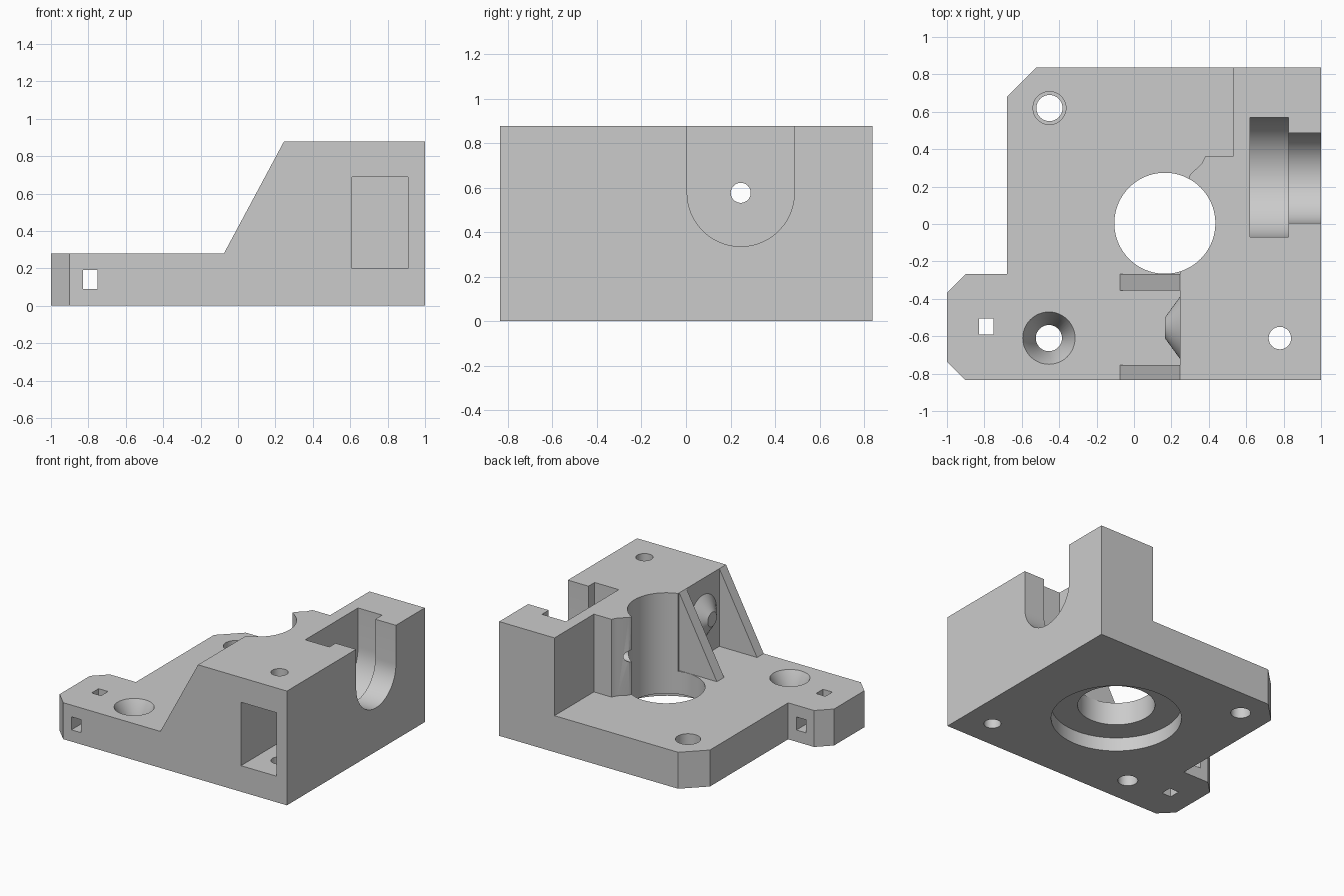
import bpy
import bmesh
from math import cos, sin, pi
from mathutils import Vector

cube = bpy.data.objects.get("Cube")
if cube:
    bpy.data.objects.remove(cube, do_unlink=True)

grey = bpy.data.materials.new("plain grey")
grey.use_nodes = True
grey.diffuse_color = (0.6, 0.6, 0.6, 1)
grey.node_tree.nodes["Principled BSDF"].inputs["Base Color"].default_value = grey.diffuse_color


def loft(name, axis, sections):
    """Solid through matching sections; each is (position on axis, 2D points)."""
    bm = bmesh.new()
    rings = []
    for pos, pts in sections:
        ring = []
        for a, b in pts:
            co = {"x": (pos, a, b), "y": (a, pos, b), "z": (a, b, pos)}[axis]
            ring.append(bm.verts.new(Vector(co)))
        rings.append(ring)
    n = len(rings[0])
    for low, high in zip(rings, rings[1:]):
        for i in range(n):
            j = (i + 1) % n
            bm.faces.new((low[i], low[j], high[j], high[i]))
    bm.faces.new(rings[0][::-1])
    bm.faces.new(rings[-1])
    bmesh.ops.recalc_face_normals(bm, faces=bm.faces)
    mesh = bpy.data.meshes.new(name)
    bm.to_mesh(mesh)
    bm.free()
    mesh.materials.append(grey)
    obj = bpy.data.objects.new(name, mesh)
    bpy.context.collection.objects.link(obj)
    return obj


def prism(name, axis, pts, lo, hi):
    return loft(name, axis, [(lo, pts), (hi, pts)])


def rect(a0, a1, b0, b1):
    return [(a0, b0), (a1, b0), (a1, b1), (a0, b1)]


def circle(a, b, r, n=48):
    return [(a + r * cos(2 * pi * i / n), b + r * sin(2 * pi * i / n)) for i in range(n)]


def u_shape(a, b, r, top, n=24):
    arc = [(a - r * cos(pi * i / n), b - r * sin(pi * i / n)) for i in range(n + 1)]
    return arc + [(a + r, top), (a - r, top)]


def combine(target, tool, operation):
    mod = target.modifiers.new(operation.lower(), "BOOLEAN")
    mod.operation = operation
    mod.solver = "EXACT"
    mod.object = tool
    tool.hide_render = True
    bpy.ops.object.select_all(action="DESELECT")
    bpy.context.view_layer.objects.active = target
    target.select_set(True)
    bpy.ops.object.modifier_apply(modifier=mod.name)
    bpy.data.objects.remove(tool, do_unlink=True)


TOP, PLATE, FRONT, BACK = 0.877, 0.28, -0.835, 0.838

# Base plate with clipped corners and a side tab
bracket = prism("mounting_bracket", "z", [
    (-1, -0.735), (-0.9, FRONT), (1, FRONT), (1, BACK), (-0.52, BACK),
    (-0.68, 0.68), (-0.68, -0.268), (-0.9, -0.268), (-1, -0.368)], 0, PLATE)

# Tall block with a stepped back corner
block = prism("tall_block", "z", [
    (0.245, FRONT), (1, FRONT), (1, BACK), (0.53, BACK), (0.53, 0.36), (0.38, 0.36),
    (0.36, 0.32), (0.3, 0.265), (0.292, 0.24), (0.292, 0.1), (0.245, 0.1)], 0.15, TOP)
combine(bracket, block, "UNION")

# Sloped gussets
for y0, y1 in ((FRONT, -0.755), (-0.355, -0.268)):
    gusset = prism("gusset", "y", [(-0.075, 0.2), (-0.075, PLATE), (0.245, TOP),
                                   (0.4, TOP), (0.4, 0.2)], y0, y1)
    combine(bracket, gusset, "UNION")

# Conical spring seat
seat = loft("spring_seat", "x", [(0.165, circle(-0.555, 0.585, 0.055)),
                                 (0.245, circle(-0.555, 0.585, 0.165)),
                                 (0.3, circle(-0.555, 0.585, 0.165))])
combine(bracket, seat, "UNION")

# Openings
by, bz = 0.246, 0.577
cutters = [
    prism("main_bore", "z", circle(0.165, 0.004, 0.27, 96), -0.1, 1),
    prism("bottom_recess", "z", circle(0.165, 0.004, 0.455, 96), -0.1, 0.105),
    prism("bearing_pocket", "x", u_shape(by + 0.004, bz, 0.32, 1), 0.62, 0.825),
    prism("bearing_slot", "x", u_shape(by, bz, 0.241, 1), 0.8, 1.1),
    prism("cross_hole", "x", circle(by, bz, 0.045, 32), 0.2, 0.7),
    prism("front_pocket", "y", rect(0.61, 0.91, 0.2, 0.687), -1, -0.38),
    prism("corner_screw_hole", "z", circle(0.78, -0.61, 0.06), -0.1, 1),
    prism("back_screw_hole", "z", circle(-0.452, 0.62, 0.07), -0.1, 1),
    prism("back_counterbore", "z", circle(-0.452, 0.62, 0.088), 0.14, 1),
    loft("countersunk_hole", "z", [(-0.1, circle(-0.455, -0.61, 0.07)),
                                   (0.14, circle(-0.455, -0.61, 0.07)),
                                   (PLATE, circle(-0.455, -0.61, 0.14)),
                                   (0.4, circle(-0.455, -0.61, 0.14))]),
    prism("tie_slot_upright", "z", rect(-0.83, -0.75, -0.59, -0.505), -0.1, 0.5),
    prism("tie_slot_across", "y", rect(-0.83, -0.75, 0.09, 0.19), -1, -0.1),
]
for cutter in cutters:
    combine(bracket, cutter, "DIFFERENCE")

bpy.ops.object.select_all(action="DESELECT")
bracket.select_set(True)
bpy.context.view_layer.objects.active = bracket
bpy.ops.object.shade_smooth_by_angle(angle=pi / 6)
